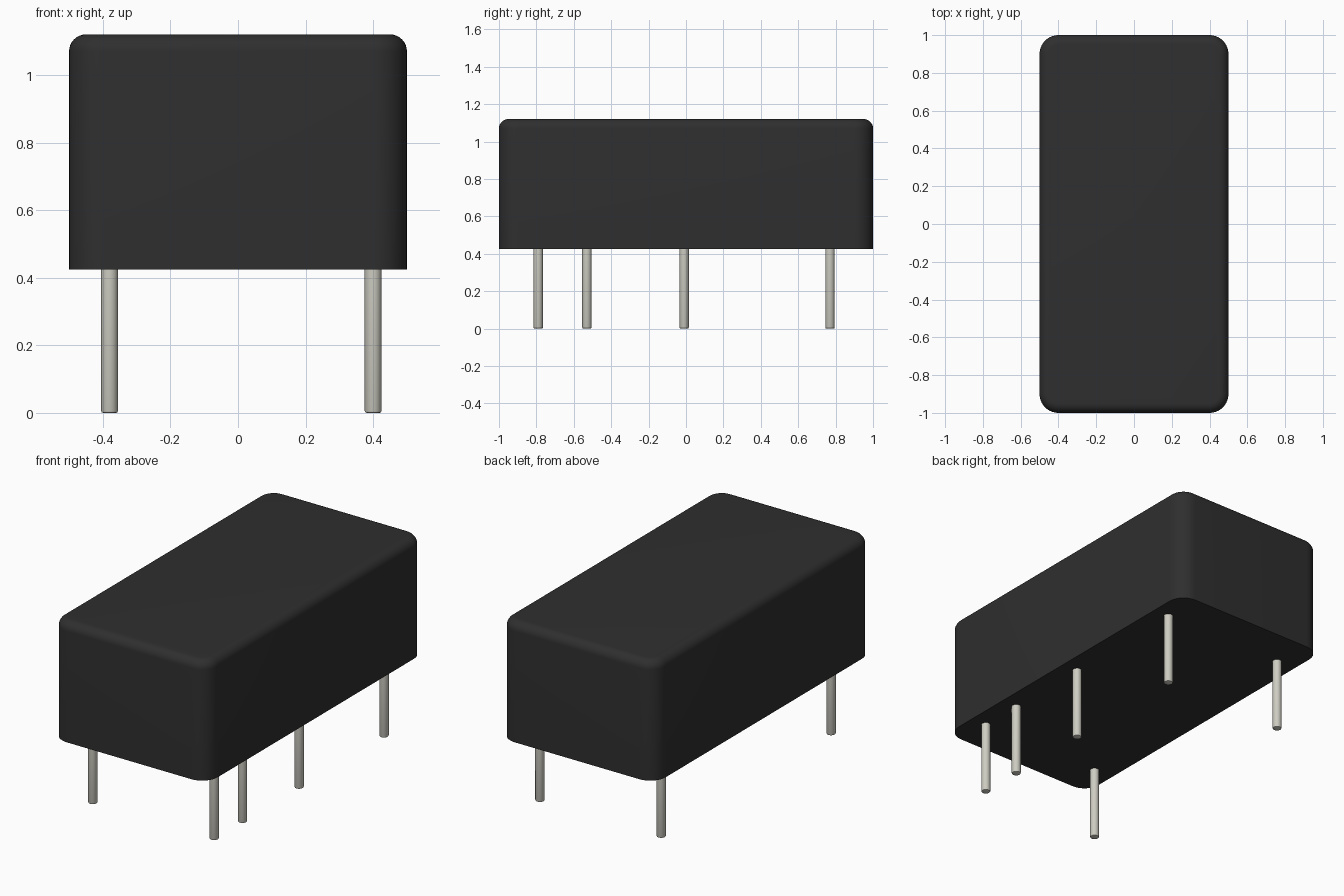
import bpy
import bmesh
from mathutils import Matrix

cube = bpy.data.objects.get("Cube")
if cube:
    bpy.data.objects.remove(cube, do_unlink=True)


def material(name, color, roughness):
    mat = bpy.data.materials.new(name)
    mat.use_nodes = True
    mat.diffuse_color = (*color, 1)
    shader = mat.node_tree.nodes["Principled BSDF"]
    shader.inputs["Base Color"].default_value = (*color, 1)
    shader.inputs["Roughness"].default_value = roughness
    return mat


def add_object(name, bm, mat):
    mesh = bpy.data.meshes.new(name)
    bm.to_mesh(mesh)
    bm.free()
    mesh.materials.append(mat)
    obj = bpy.data.objects.new(name, mesh)
    bpy.context.collection.objects.link(obj)
    bpy.ops.object.select_all(action="DESELECT")
    obj.select_set(True)
    bpy.context.view_layer.objects.active = obj
    bpy.ops.object.shade_smooth_by_angle(angle=0.6)
    return obj


def bevel(bm, edges, width, segments):
    bmesh.ops.bevel(bm, geom=edges, offset=width, segments=segments,
                    profile=0.5, affect="EDGES", clamp_overlap=True)


black = material("black plastic", (0.028, 0.028, 0.028), 0.6)
metal = material("pin metal", (0.62, 0.61, 0.54), 0.4)

BASE, TOP = 0.425, 1.12
PIN_RADIUS = 0.025

# Housing: rounded upright corners, then a softer rounded top rim
bm = bmesh.new()
bmesh.ops.create_cube(bm, size=1, matrix=Matrix.Translation((0, 0, (BASE + TOP) / 2))
                      @ Matrix.Diagonal((1, 2, TOP - BASE, 1)))
upright = [e for e in bm.edges if abs(e.verts[0].co.z - e.verts[1].co.z) > 0.1]
bevel(bm, upright, 0.1, 10)
rim = [e for e in bm.edges if all(v.co.z > TOP - 0.001 for v in e.verts)]
bevel(bm, rim, 0.05, 8)
add_object("housing", bm, black)


# Pins: round rods with a chamfered tip, seated slightly inside the housing
def add_pin(name, x, y):
    height = BASE + 0.02
    bm = bmesh.new()
    bmesh.ops.create_cone(bm, cap_ends=True, segments=24, radius1=PIN_RADIUS,
                          radius2=PIN_RADIUS, depth=height,
                          matrix=Matrix.Translation((x, y, height / 2)))
    tip = [e for e in bm.edges if all(v.co.z < 0.001 for v in e.verts)]
    bevel(bm, tip, 0.006, 2)
    add_object(name, bm, metal)


rows = {"left": (0.40, (-0.79, -0.53, -0.01, 0.77)),
        "right": (-0.38, (-0.79, 0.77))}
for side, (x, positions) in rows.items():
    for number, y in enumerate(positions, 1):
        add_pin(f"{side}_pin_{number}", x, y)
